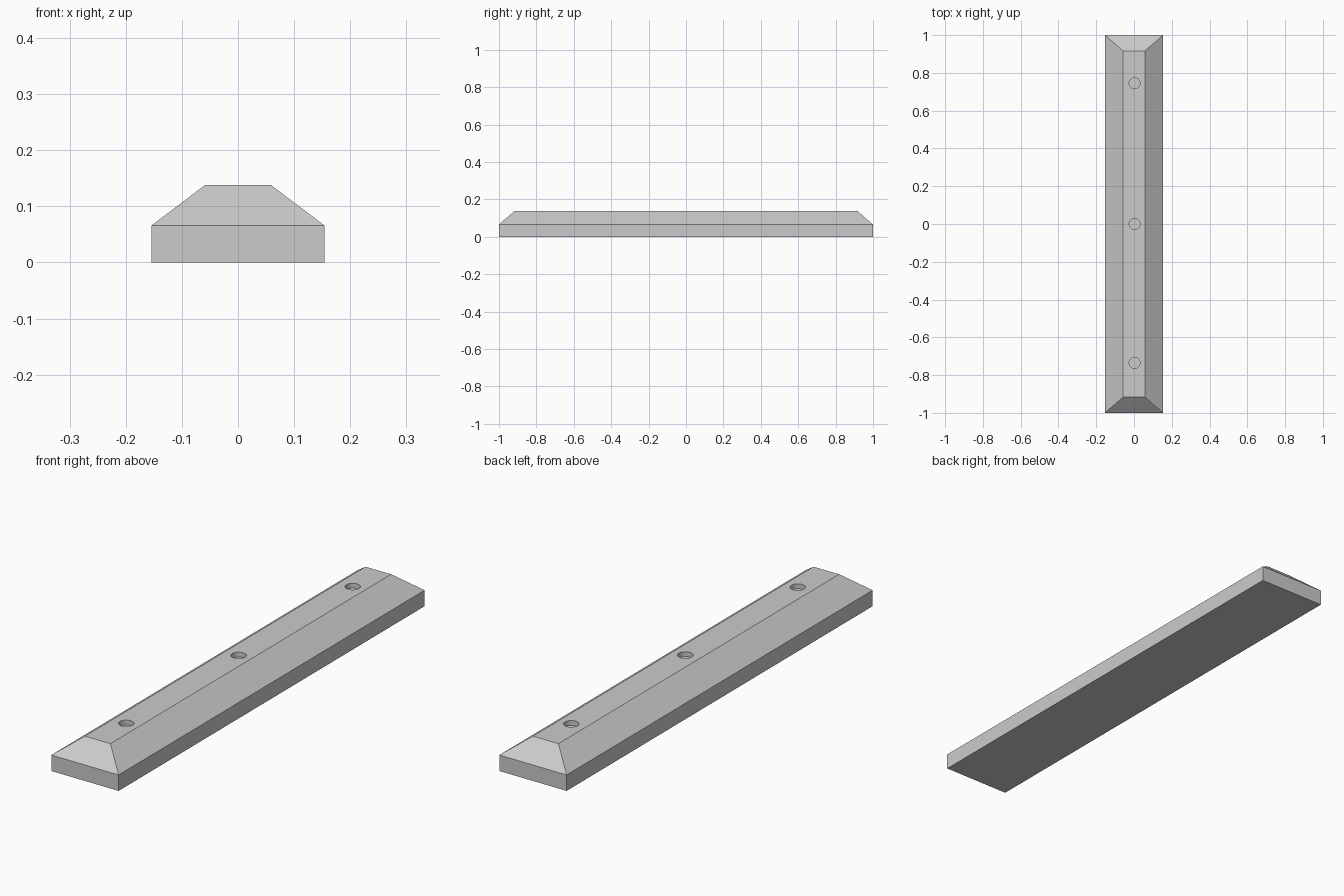
import bpy, bmesh

if "Cube" in bpy.data.objects:
    bpy.data.objects.remove(bpy.data.objects["Cube"])

# Section rings from bottom to top: half width, half length, height
RINGS = [(0.154, 1.0, 0.0), (0.154, 1.0, 0.066), (0.0585, 0.917, 0.138)]
HOLE_X, HOLE_R, HOLE_DEPTH = 0.003, 0.029, 0.02
HOLE_YS = (-0.735, 0.0, 0.745)
TOP = RINGS[-1][2]

# Kerb body: block with a chamfered upper half
bm = bmesh.new()
rings = [[bm.verts.new((sx * w, sy * l, z))
          for sx, sy in ((-1, -1), (1, -1), (1, 1), (-1, 1))]
         for w, l, z in RINGS]
bm.faces.new(rings[0][::-1])
bm.faces.new(rings[-1])
for low, high in zip(rings, rings[1:]):
    for i in range(4):
        j = (i + 1) % 4
        bm.faces.new((low[i], low[j], high[j], high[i]))
mesh = bpy.data.meshes.new("kerb_block")
bm.to_mesh(mesh)
bm.free()
kerb = bpy.data.objects.new("kerb_block", mesh)
bpy.context.collection.objects.link(kerb)

# Blind bolt holes along the top
for y in HOLE_YS:
    bpy.ops.mesh.primitive_cylinder_add(vertices=32, radius=HOLE_R,
                                        depth=2 * HOLE_DEPTH, location=(HOLE_X, y, TOP))
    cutter = bpy.context.object
    cutter.name = "bolt_hole_cutter"
    cutter.hide_render = True
    mod = kerb.modifiers.new("bolt_hole", 'BOOLEAN')
    mod.operation = 'DIFFERENCE'
    mod.solver = 'EXACT'
    mod.object = cutter
    bpy.context.view_layer.objects.active = kerb
    bpy.ops.object.modifier_apply(modifier=mod.name)
    bpy.data.objects.remove(cutter)

# Smooth hole walls, keep the block edges sharp
bpy.ops.object.select_all(action='DESELECT')
kerb.select_set(True)
bpy.context.view_layer.objects.active = kerb
bpy.ops.object.shade_smooth_by_angle(angle=0.5)
